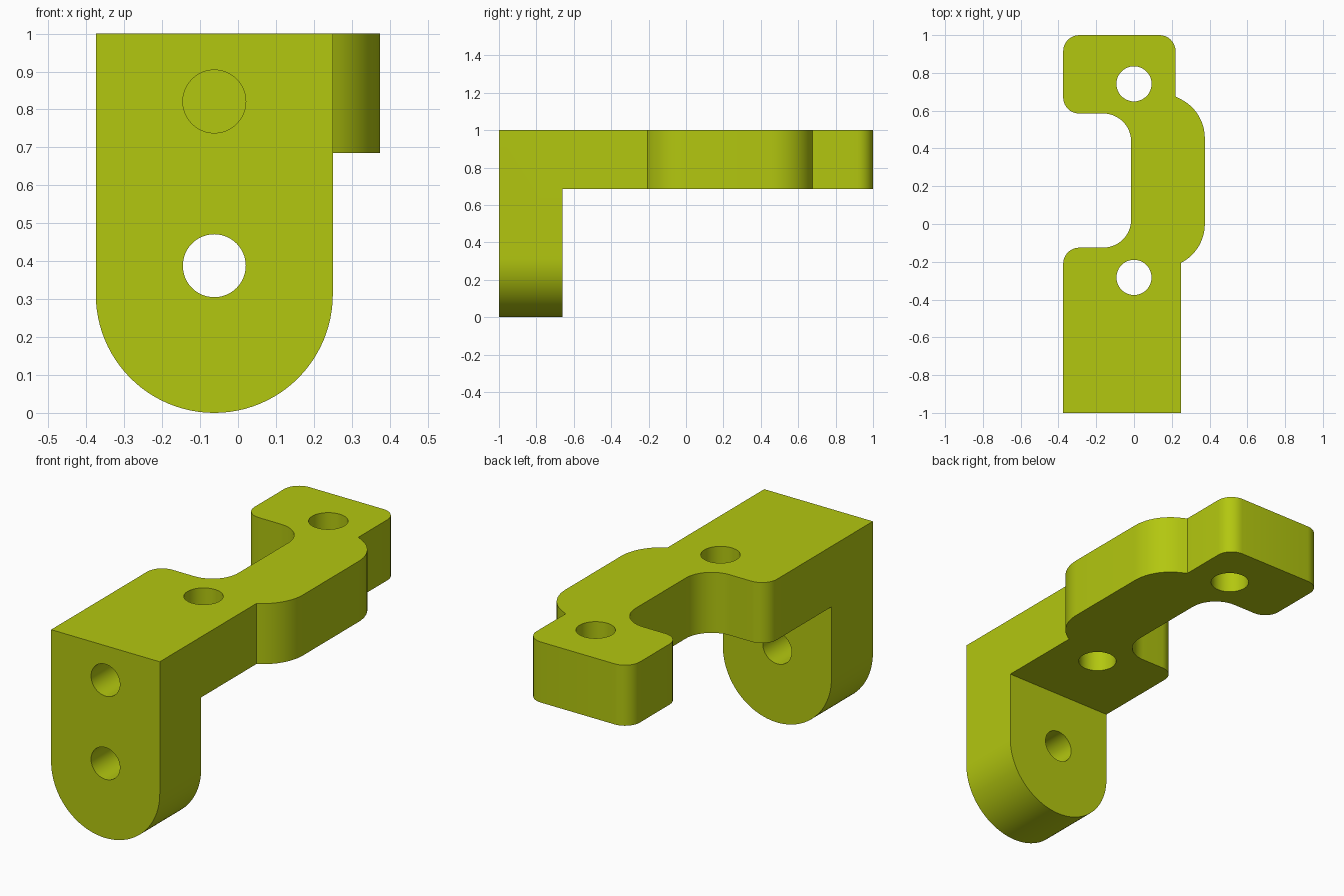
import bpy, bmesh, math
from mathutils import Matrix, Vector

if "Cube" in bpy.data.objects:
    bpy.data.objects.remove(bpy.data.objects["Cube"])

lime = bpy.data.materials.new("lime_green")
lime.diffuse_color = (0.45, 0.57, 0.005, 1)
lime.use_nodes = True
lime.node_tree.nodes["Principled BSDF"].inputs["Base Color"].default_value = lime.diffuse_color


def arc(cx, cy, r, a0, a1, n=12):
    """Points on an arc, angles in degrees."""
    return [(cx + r * math.cos(math.radians(a0 + (a1 - a0) * i / n)),
             cy + r * math.sin(math.radians(a0 + (a1 - a0) * i / n))) for i in range(n + 1)]


def prism(name, outline, place, depth):
    """Extrude a 2D outline; place maps (u, v, w) to world space."""
    bm = bmesh.new()
    face = bm.faces.new([bm.verts.new(place(u, v, 0)) for u, v in outline])
    ext = bmesh.ops.extrude_face_region(bm, geom=[face])
    shift = Vector(place(0, 0, depth)) - Vector(place(0, 0, 0))
    bmesh.ops.translate(bm, vec=shift, verts=[g for g in ext["geom"] if isinstance(g, bmesh.types.BMVert)])
    bmesh.ops.recalc_face_normals(bm, faces=bm.faces)
    mesh = bpy.data.meshes.new(name)
    bm.to_mesh(mesh)
    bm.free()
    obj = bpy.data.objects.new(name, mesh)
    bpy.context.collection.objects.link(obj)
    mesh.materials.append(lime)
    return obj


def flat(z):
    return lambda u, v, w: (u, v, z + w)


def upright(y):
    return lambda u, v, w: (u, y + w, v)


def combine(target, other, operation):
    mod = target.modifiers.new(operation.lower(), 'BOOLEAN')
    mod.operation, mod.object, mod.solver = operation, other, 'EXACT'
    bpy.context.view_layer.objects.active = target
    bpy.ops.object.modifier_apply(modifier=mod.name)
    bpy.data.objects.remove(other, do_unlink=True)


L, R, PLATE_Z, BACK = -0.375, 0.25, 0.685, -0.66
c = 0.085  # outer corner radius

# Mounting leg with a rounded lower end
leg = prism("bracket", [(L, 1), *arc(-0.0625, 0.3125, 0.3125, 180, 360, 48), (R, 1)],
            upright(-1), BACK + 1)

# Horizontal arm with a side-stepped middle
arm_outline = [
    (L, -0.8), (R, -0.8),
    *arc(0.144, 0.0, 0.231, -62.5, 0),
    *arc(0.145, 0.455, 0.23, 0, 71),
    *arc(0.22 - c, 1 - c, c, 0, 90, 8),
    *arc(L + c, 1 - c, c, 90, 180, 8),
    *arc(L + c, 0.585 + c, c, 180, 270, 8),
    *arc(-0.163, 0.437, 0.148, 90, 0),
    *arc(-0.163, 0.023, 0.148, 0, -90),
    *arc(L + c, -0.125 - c, c, 90, 180, 8),
]
# Keep the step edges exactly on the straight sides
arm_outline[2] = (R, -0.205)
arm_outline[27] = (0.22, 0.675)
arm = prism("arm", arm_outline, flat(PLATE_Z), 1 - PLATE_Z)
combine(leg, arm, 'UNION')

# Vertical bolt holes through the arm
for y in (0.742, -0.283):
    combine(leg, prism("bolt_cutter", arc(0, y, 0.093, 0, 360 * 47 / 48, 47), flat(0.6), 0.5), 'DIFFERENCE')

# Front holes: lower one goes through, upper one is blind
for z, depth in ((0.388, 0.5), (0.821, 0.34)):
    combine(leg, prism("front_cutter", arc(-0.0625, z, 0.083, 0, 360 * 47 / 48, 47), upright(-1.05), depth + 0.05),
            'DIFFERENCE')

bpy.ops.object.select_all(action='DESELECT')
leg.select_set(True)
bpy.context.view_layer.objects.active = leg
bpy.ops.object.shade_smooth_by_angle(angle=math.radians(25))
